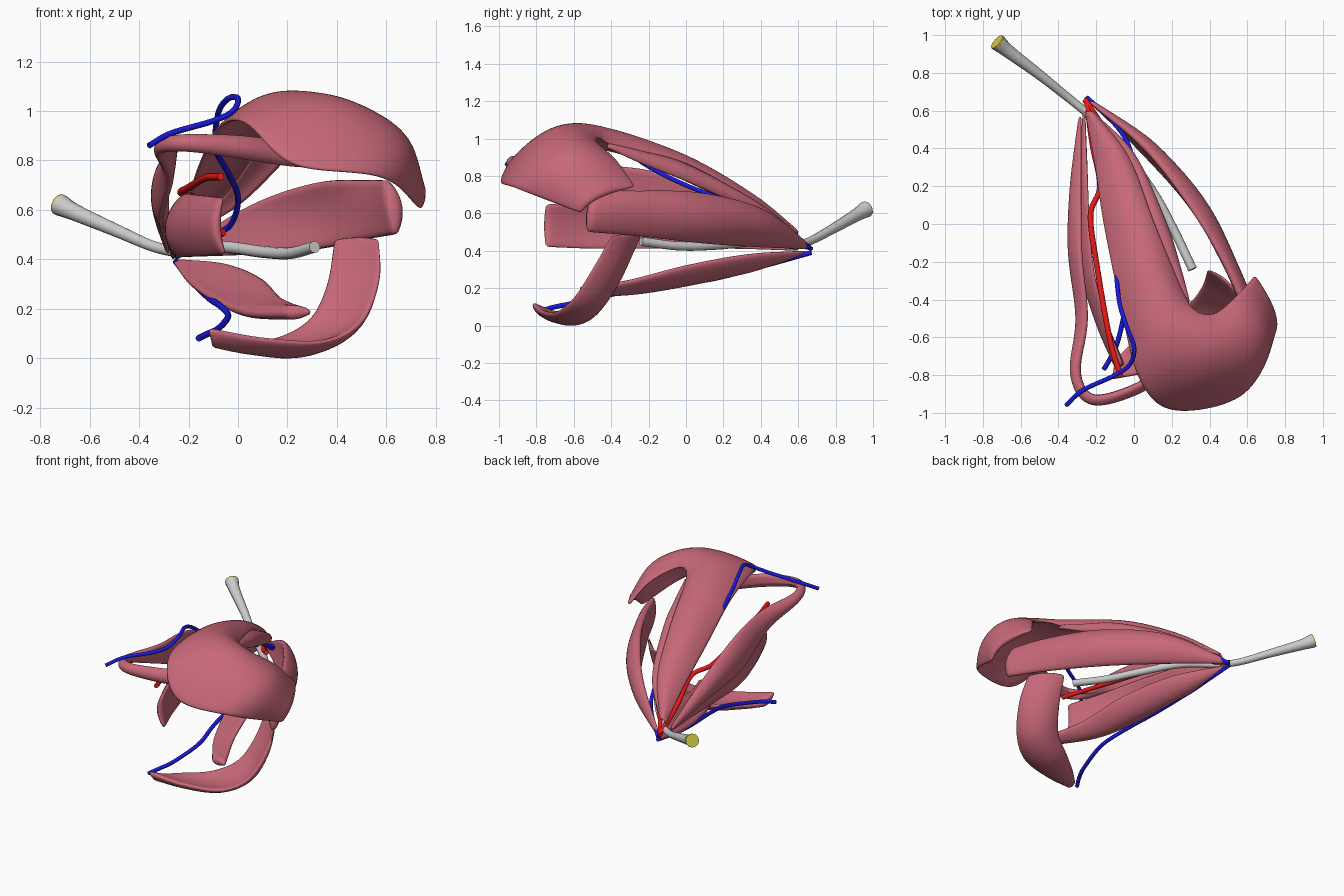
import bpy
from mathutils import Vector


def material(name, rgb):
    m = bpy.data.materials.new(name)
    m.diffuse_color = (*rgb, 1)
    return m


PINK = material("petal_pink", (0.58, 0.14, 0.19))
RED = material("filament_red", (0.85, 0.01, 0.01))
BLUE = material("filament_blue", (0.01, 0.01, 0.75))
YELLOW = material("cut_yellow", (0.65, 0.58, 0.05))


def spline(points, t):
    """Smooth interpolation through the points, t in 0..1."""
    n = len(points) - 1
    i = min(int(t * n), n - 1)
    u = t * n - i
    p1, p2 = points[i], points[i + 1]
    p0 = points[i - 1] if i > 0 else p1 * 2 - p2
    p3 = points[i + 2] if i + 2 <= n else p2 * 2 - p1
    return 0.5 * (2 * p1 + (p2 - p0) * u + (2 * p0 - 5 * p1 + 4 * p2 - p3) * u * u
                  + (3 * p1 - p0 - 3 * p2 + p3) * u ** 3)


def petal(name, stations, thick=0.05, across=9):
    """Loft through stations of (edge, middle, edge) points, thicker along the middle."""
    rails = [[Vector(s[k]) for s in stations] for k in range(3)]
    rows = 6 * (len(stations) - 1) + 1
    verts, faces, weights = [], [], []
    for r in range(rows):
        t = r / (rows - 1)
        a, m, b = (spline(rail, t) for rail in rails)
        for c in range(across):
            u = c / (across - 1)
            verts.append(a * (1 - u) * (1 - 2 * u) + m * 4 * u * (1 - u) + b * u * (2 * u - 1))
            weights.append((1 - 0.65 * (2 * u - 1) ** 2) * min(1, 0.3 + 3 * t))
    for r in range(rows - 1):
        for c in range(across - 1):
            i = r * across + c
            faces.append((i, i + 1, i + across + 1, i + across))
    me = bpy.data.meshes.new(name)
    me.from_pydata(verts, [], faces)
    me.materials.append(PINK)
    me.shade_smooth()
    ob = bpy.data.objects.new(name, me)
    bpy.context.collection.objects.link(ob)
    group = ob.vertex_groups.new(name="thickness")
    for i, w in enumerate(weights):
        group.add([i], w, 'REPLACE')
    sol = ob.modifiers.new("thickness", 'SOLIDIFY')
    sol.thickness = thick
    sol.offset = 0
    sol.vertex_group = "thickness"
    ob.modifiers.new("round", 'SUBSURF').levels = 1


def tube(name, points, radius, mat=None, radii=None):
    cu = bpy.data.curves.new(name, 'CURVE')
    cu.dimensions = '3D'
    cu.bevel_depth = radius
    cu.bevel_resolution = 4
    cu.use_fill_caps = True
    sp = cu.splines.new('POLY')
    vs = [Vector(p) for p in points]
    n = 8 * (len(vs) - 1) + 1
    sp.points.add(n - 1)
    rv = [Vector((r, 0, 0)) for r in (radii or [1] * len(vs))]
    for i in range(n):
        sp.points[i].co = (*spline(vs, i / (n - 1)), 1)
        sp.points[i].radius = spline(rv, i / (n - 1)).x
    sp.use_smooth = True
    if mat:
        cu.materials.append(mat)
    ob = bpy.data.objects.new(name, cu)
    bpy.context.collection.objects.link(ob)


# Hooded upper petal: narrow claw, then a dome bending down to the right
petal("hood_petal", [
    ((-.26, .60, .47), (-.24, .60, .50), (-.22, .60, .49)),
    ((-.21, .33, .61), (-.11, .36, .68), (-.03, .36, .66)),
    ((-.16, 0, .77), (-.02, 0, .88), (.11, 0, .87)),
    ((-.08, -.40, .93), (.10, -.33, 1.01), (.26, -.36, .95)),
    ((.03, -.83, .95), (.19, -.60, 1.06), (.33, -.46, 1.0)),
    ((.22, -.99, .78), (.42, -.72, 1.01), (.43, -.47, .97)),
    ((.58, -.90, .73), (.66, -.64, .89), (.55, -.37, .88)),
    ((.74, -.56, .60), (.735, -.46, .68), (.64, -.27, .74))], 0.045, 13)

# Folded-down flank of the claw
petal("hood_flank", [
    ((-.24, .60, .48), (-.23, .60, .49), (-.22, .60, .49)),
    ((-.05, .36, .66), (-.01, .36, .65), (-.01, .36, .61)),
    ((.09, 0, .86), (.15, 0, .83), (.16, 0, .77)),
    ((.18, -.25, .93), (.23, -.25, .91), (.24, -.25, .87)),
    ((.26, -.42, .97), (.28, -.42, .96), (.29, -.42, .95))], 0.035)

# Left petal whose tip folds across the front
petal("left_petal", [
    ((-.28, .57, .42), (-.285, .57, .435), (-.28, .57, .45)),
    ((-.30, .20, .51), (-.32, .20, .59), (-.28, .20, .66)),
    ((-.31, -.15, .57), (-.32, -.15, .70), (-.28, -.15, .82)),
    ((-.27, -.50, .72), (-.28, -.50, .79), (-.25, -.50, .86)),
    ((-.31, -.78, .82), (-.31, -.79, .85), (-.29, -.78, .88)),
    ((-.22, -.92, .84), (-.22, -.93, .87), (-.21, -.91, .90)),
    ((0, -.87, .81), (0, -.88, .85), (0, -.86, .90)),
    ((.19, -.76, .78), (.18, -.77, .82), (.18, -.74, .87)),
    ((.33, -.70, .77), (.33, -.70, .78), (.33, -.70, .79))], 0.06)

# Broad right petal
petal("right_petal", [
    ((-.24, .65, .41), (-.23, .65, .425), (-.24, .65, .44)),
    ((.04, .38, .42), (.09, .40, .53), (.05, .41, .62)),
    ((.31, .07, .44), (.36, .09, .58), (.31, .07, .71)),
    ((.52, -.29, .48), (.54, -.28, .62), (.51, -.27, .72)),
    ((.64, -.53, .50), (.64, -.53, .61), (.60, -.50, .72))], 0.075)

# Inner left petal with a blunt front end
petal("inner_petal", [
    ((-.26, .60, .40), (-.265, .60, .415), (-.26, .60, .43)),
    ((-.25, .25, .41), (-.27, .25, .50), (-.25, .25, .58)),
    ((-.23, -.20, .41), (-.27, -.20, .53), (-.22, -.20, .66)),
    ((-.15, -.50, .41), (-.19, -.50, .54), (-.15, -.50, .66)),
    ((-.05, -.75, .42), (-.08, -.76, .53), (-.06, -.75, .65))], 0.045)

# Lower petal
petal("lower_petal", [
    ((-.26, .64, .39), (-.25, .64, .39), (-.24, .64, .40)),
    ((-.20, .33, .31), (-.12, .33, .315), (-.04, .33, .38)),
    ((-.10, 0, .24), (0, 0, .245), (.10, 0, .32)),
    ((.02, -.30, .19), (.09, -.30, .195), (.18, -.30, .24)),
    ((.19, -.56, .185), (.24, -.57, .185), (.30, -.57, .185))], 0.06)

# Hooked petal sweeping down and to the left
petal("hooked_petal", [
    ((.39, -.24, .48), (.49, -.30, .49), (.57, -.40, .48)),
    ((.36, -.33, .30), (.48, -.38, .30), (.57, -.49, .32)),
    ((.29, -.42, .16), (.42, -.48, .12), (.50, -.60, .15)),
    ((.15, -.50, .08), (.25, -.58, .03), (.35, -.70, .07)),
    ((0, -.62, .07), (.06, -.69, .04), (.10, -.78, .08)),
    ((-.10, -.72, .07), (-.11, -.77, .075), (-.12, -.82, .12))], 0.055)

# Flared stalk with its cut end, and the style it carries on into
tube("stalk", [(-.72, .96, .62), (-.66, .91, .59), (-.50, .79, .52), (-.35, .67, .455), (-.25, .59, .43)],
     0.045, None, [1, .78, .6, .5, .5])
tube("stalk_cut", [(-.726, .965, .623), (-.718, .958, .619)], 0.044, YELLOW)
tube("style", [(-.25, .59, .43), (-.07, .40, .45), (.10, .17, .43), (.21, -.03, .425), (.31, -.24, .45)],
     0.024)

# Red filaments
tube("red_filament", [(-.25, .65, .42), (-.22, .42, .52), (-.18, .20, .64), (-.23, .05, .67),
                      (-.20, -.20, .69), (-.13, -.60, .73), (-.07, -.81, .735)], 0.015, RED)
tube("red_base", [(-.26, .66, .42), (-.18, .54, .45), (-.06, .40, .51)], 0.016, RED)

# Blue filaments
tube("upper_blue_filament", [
    (-.25, .67, .41), (-.12, .55, .49), (-.03, .42, .54), (0, .25, .65), (-.04, 0, .75),
    (-.09, -.20, .85), (-.08, -.40, .99), (-.04, -.54, 1.05), (0, -.65, 1.05), (-.02, -.74, 1.0),
    (-.10, -.80, .96), (-.27, -.88, .91), (-.36, -.96, .86)], 0.012, BLUE)
tube("lower_blue_filament", [
    (-.25, .67, .39), (-.19, .40, .315), (-.12, .12, .245), (-.07, -.18, .21), (-.04, -.38, .17),
    (-.08, -.60, .12), (-.12, -.70, .10), (-.16, -.77, .08)], 0.013, BLUE)
